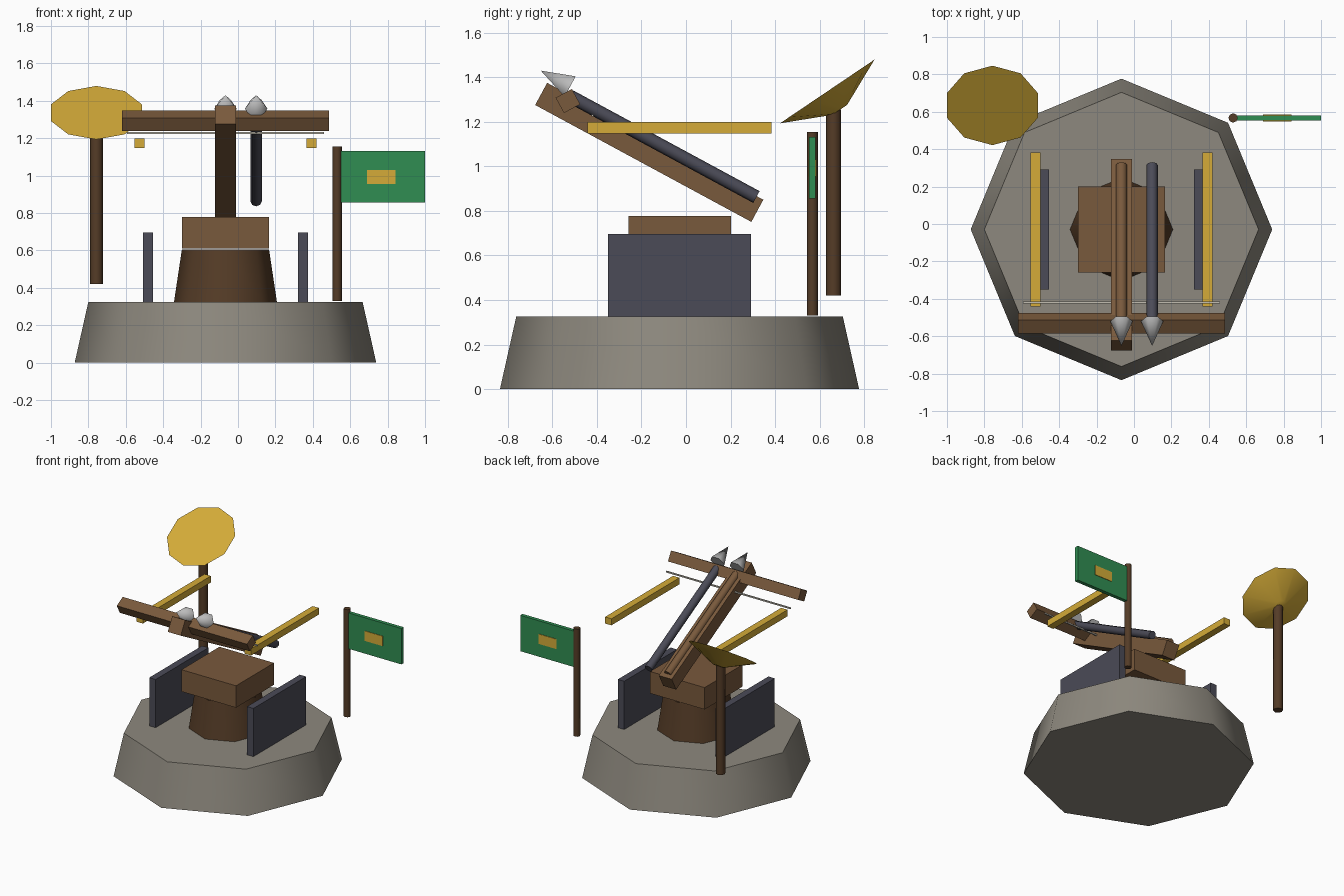
import bpy, bmesh
from math import radians, sin, cos
from mathutils import Matrix, Vector

cube = bpy.data.objects.get("Cube")
if cube:
    bpy.data.objects.remove(cube, do_unlink=True)

CX, CY = -0.067, -0.029       # axis of the emplacement
TILT = radians(28.4)          # elevation of the weapon


def material(name, r, g, b):
    m = bpy.data.materials.new(name)
    m.use_nodes = True
    m.diffuse_color = (r, g, b, 1)
    bsdf = m.node_tree.nodes["Principled BSDF"]
    bsdf.inputs["Base Color"].default_value = (r, g, b, 1)
    bsdf.inputs["Roughness"].default_value = 0.8
    return m


stone = material("stone grey", 0.27, 0.25, 0.21)
wood = material("wood brown", 0.19, 0.10, 0.045)
dark_wood = material("dark wood", 0.09, 0.045, 0.02)
slate = material("slate iron", 0.07, 0.07, 0.095)
gold = material("gold", 0.66, 0.41, 0.04)
steel = material("steel", 0.5, 0.5, 0.5)
cord = material("pale cord", 0.55, 0.52, 0.45)
green = material("flag green", 0.03, 0.27, 0.085)


def finish(name, bm, mat, loc, rot_x):
    mesh = bpy.data.meshes.new(name)
    bm.to_mesh(mesh)
    bm.free()
    mesh.materials.append(mat)
    ob = bpy.data.objects.new(name, mesh)
    ob.location = loc
    ob.rotation_euler = (rot_x, 0, 0)
    bpy.context.collection.objects.link(ob)
    return ob


def box(name, mat, size, loc, rot_x=0):
    bm = bmesh.new()
    bmesh.ops.create_cube(bm, size=1)
    bmesh.ops.scale(bm, vec=size, verts=bm.verts)
    return finish(name, bm, mat, loc, rot_x)


def cone(name, mat, sides, r_low, r_high, depth, loc, rot_x=0, spin=0):
    bm = bmesh.new()
    bmesh.ops.create_cone(bm, cap_ends=True, segments=sides,
                          radius1=r_low, radius2=r_high, depth=depth,
                          matrix=Matrix.Rotation(spin, 4, 'Z'))
    bmesh.ops.remove_doubles(bm, verts=bm.verts, dist=0.0001)
    ob = finish(name, bm, mat, loc, rot_x)
    bpy.ops.object.select_all(action='DESELECT')
    ob.select_set(True)
    bpy.context.view_layer.objects.active = ob
    bpy.ops.object.shade_smooth_by_angle(angle=radians(60))
    return ob


# Stone platform, pedestal and turntable
cone("stone_platform", stone, 8, 0.806, 0.733, 0.325, (CX, CY, 0.1625))
cone("pedestal", dark_wood, 8, 0.275, 0.233, 0.28, (CX, CY, 0.465))
box("turntable_block", wood, (0.463, 0.46, 0.168), (CX, CY, 0.694))

# Shield plates and rails on both sides
for side, s in (("left", 1), ("right", -1)):
    box(side + "_shield", slate, (0.054, 0.64, 0.37), (CX + s * 0.415, CY, 0.51))
    box(side + "_rail", gold, (0.054, 0.825, 0.05), (CX + s * 0.459, CY, 1.173))

# Stock, bow arms and bowstring
box("stock", wood, (0.11, 1.103, 0.113), (CX, -0.165, 1.0625), -TILT)
box("bow_arms", wood, (1.105, 0.083, 0.078), (CX, -0.53, 1.293), TILT)
box("bowstring", cord, (1.055, 0.01, 0.01), (CX, -0.42, 1.228))

# Two bolts with steel heads
aim = Vector((0, -cos(TILT), sin(TILT)))
pitch = radians(90) - TILT
for label, x, mat in (("loaded", CX, wood), ("spare", 0.097, slate)):
    tail = Vector((x, 0.316, 0.862))
    head = Vector((x, -0.52, 1.358))
    cone(label + "_bolt_shaft", mat, 8, 0.03, 0.03, 0.95, tail + aim * 0.475, pitch)
    cone(label + "_bolt_head", steel, 6, 0.06, 0, 0.15, head + aim * 0.075,
         pitch, radians(90))

# Signal dish on its post
cone("dish_post", dark_wood, 8, 0.034, 0.034, 0.835, (-0.757, 0.662, 0.8375))
dish_tilt = radians(34)
rim = Vector((-0.757, 0.634, 1.336))
axis = Vector((0, -sin(dish_tilt), cos(dish_tilt)))
cone("signal_dish", gold, 10, 0.04, 0.256, 0.1, rim - axis * 0.05, dish_tilt)

# Flag with an emblem plate showing on both faces
cone("flag_pole", dark_wood, 8, 0.025, 0.025, 0.825, (0.53, 0.567, 0.7425))
box("flag", green, (0.45, 0.028, 0.275), (0.775, 0.567, 0.993))
box("flag_emblem", gold, (0.152, 0.036, 0.076), (0.767, 0.567, 0.993))
